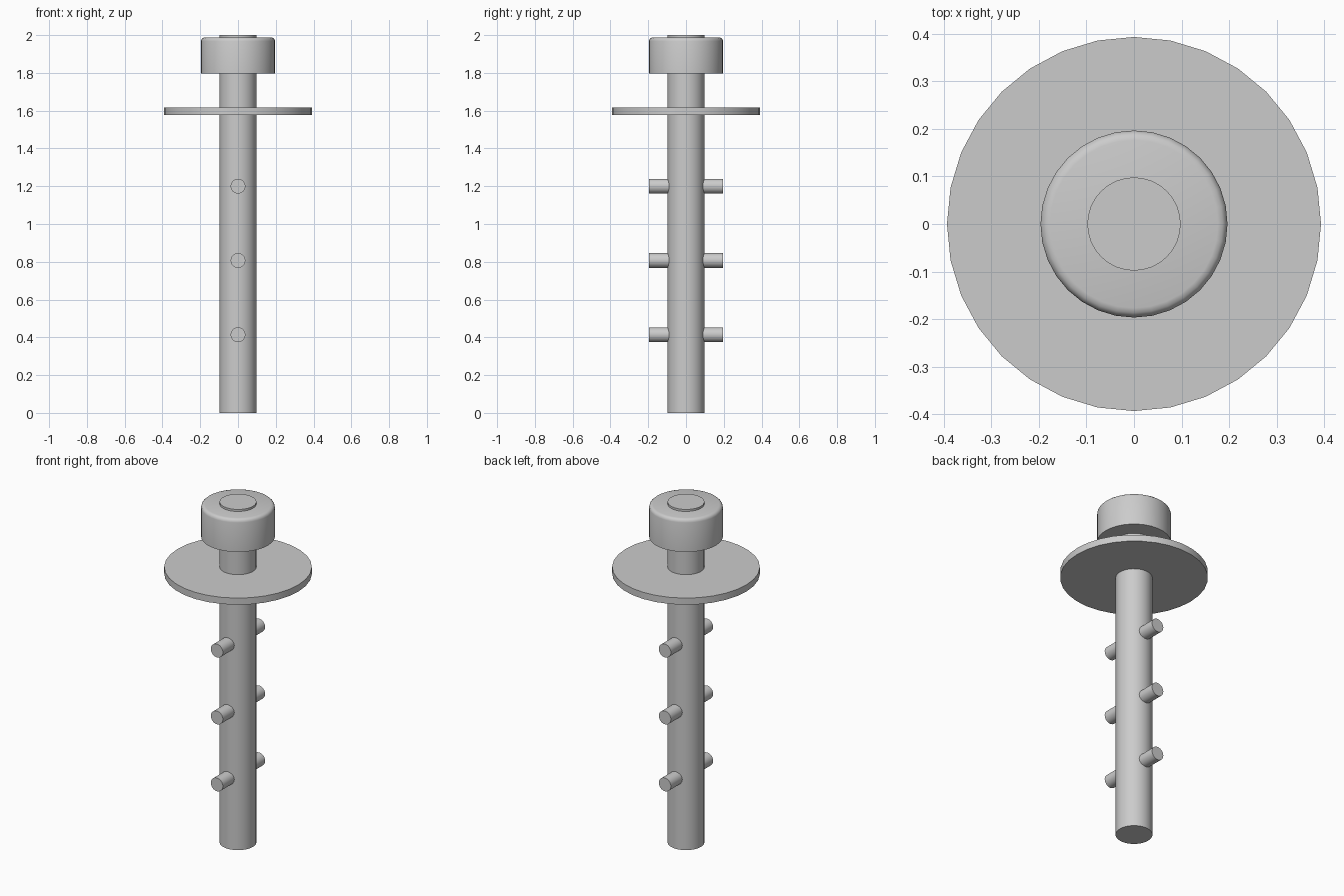
import bpy
import math

if "Cube" in bpy.data.objects:
    bpy.data.objects.remove(bpy.data.objects["Cube"])


def cylinder(name, radius, z0, z1):
    """Upright 32-sided cylinder between two heights."""
    bpy.ops.mesh.primitive_cylinder_add(
        vertices=32, radius=radius, depth=z1 - z0, location=(0, 0, (z0 + z1) / 2))
    obj = bpy.context.object
    obj.name = name
    return obj


def smooth(obj):
    bpy.ops.object.select_all(action='DESELECT')
    obj.select_set(True)
    bpy.context.view_layer.objects.active = obj
    bpy.ops.object.shade_smooth_by_angle(angle=math.radians(35))


# Central shaft, poking slightly out of the cap
smooth(cylinder("shaft", 0.098, 0.0, 2.0))

# Thin round flange
smooth(cylinder("flange", 0.393, 1.578, 1.617))

# Cap with a rounded upper rim
cap = cylinder("cap", 0.1965, 1.796, 1.988)
weights = cap.data.attributes.new("bevel_weight_edge", 'FLOAT', 'EDGE')
for edge in cap.data.edges:
    if all(cap.data.vertices[v].co.z > 0 for v in edge.vertices):
        weights.data[edge.index].value = 1.0
bevel = cap.modifiers.new("rim_bevel", 'BEVEL')
bevel.limit_method = 'WEIGHT'
bevel.width = 0.02
bevel.segments = 3
bpy.ops.object.modifier_apply(modifier=bevel.name)
smooth(cap)

# Three pairs of side pins, front and back
for level, z in enumerate((0.414, 0.807, 1.2), 1):
    for label, side in (("front", -1), ("back", 1)):
        bpy.ops.mesh.primitive_cylinder_add(
            vertices=32, radius=0.039, depth=0.136,
            location=(0, side * 0.128, z), rotation=(math.pi / 2, 0, 0))
        pin = bpy.context.object
        pin.name = f"{label}_pin_{level}"
        smooth(pin)
